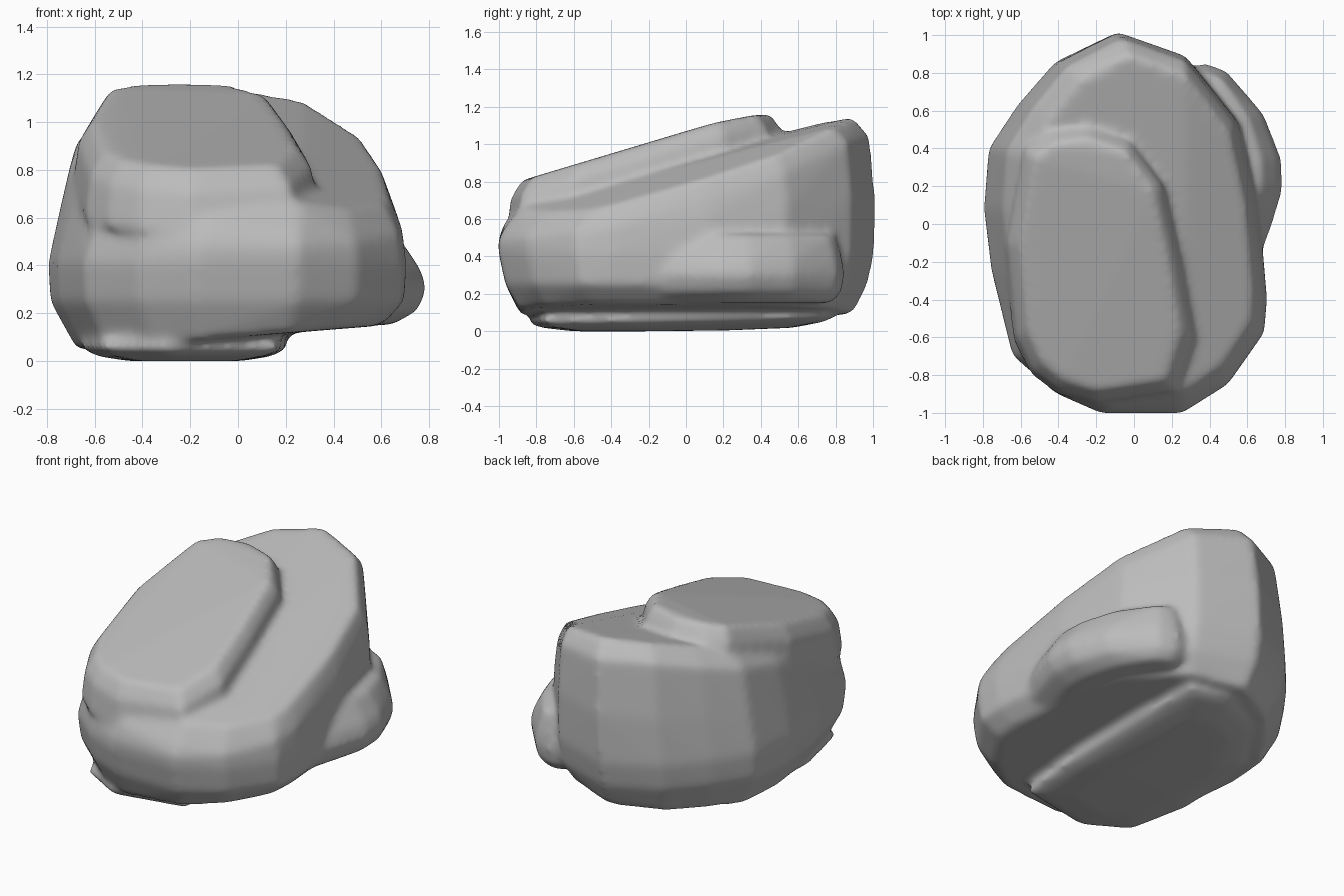
import bpy
import bmesh

cube = bpy.data.objects.get("Cube")
if cube:
    bpy.data.objects.remove(cube, do_unlink=True)

# Stone colour
stone = bpy.data.materials.new("stone_grey")
stone.use_nodes = True
grey = (0.5, 0.5, 0.5, 1)
stone.diffuse_color = grey
stone.node_tree.nodes["Principled BSDF"].inputs["Base Color"].default_value = grey


def ring(outline, scale_x, scale_y, height, center=(0, 0)):
    """Scale an outline about a centre and lift it; height is a number or a rule."""
    points = []
    for px, py in outline:
        x = center[0] + (px - center[0]) * scale_x
        y = center[1] + (py - center[1]) * scale_y
        points.append((x, y, height(x, y) if callable(height) else height))
    return points


def add_hull(bm, points):
    """Add one faceted convex lump of stone to the mesh."""
    lump = bmesh.new()
    for point in points:
        lump.verts.new(point)
    result = bmesh.ops.convex_hull(lump, input=lump.verts)
    loose = [g for g in result["geom_interior"] if isinstance(g, bmesh.types.BMVert)]
    bmesh.ops.delete(lump, geom=loose, context="VERTS")
    bmesh.ops.recalc_face_normals(lump, faces=lump.faces)
    mesh = bpy.data.meshes.new("lump_source")
    lump.to_mesh(mesh)
    lump.free()
    bm.from_mesh(mesh)
    bpy.data.meshes.remove(mesh)


def underside_height(x, y):
    return max(0.05, 0.1 + 0.08 * x)


def shelf_height(x, y):
    return min(1.145, 0.925 + 0.26 * y) - 0.3 * max(0, x - 0.15)


def cap_height(x, y):
    return min(1.16, 1.07 + 0.3 * y) - 0.2 * max(0, -0.45 - x)


bm = bmesh.new()

# Main body: one outline stacked at several heights with a sloping top
body_outline = [
    (-0.1, 1.015), (-0.42, 0.86), (-0.62, 0.63), (-0.77, 0.4), (-0.795, 0.08),
    (-0.755, -0.25), (-0.645, -0.7), (-0.42, -0.9), (-0.18, -1.005),
    (0.25, -1.005), (0.5, -0.85), (0.69, -0.58), (0.705, -0.4), (0.66, 0.12),
    (0.56, 0.54), (0.27, 0.89),
]
lean = (0.3, 0)
body = ring(body_outline, 0.85, 0.88, underside_height)
body += ring(body_outline, 0.99, 0.96, 0.25)
body += ring(body_outline, 1, 0.995, 0.41)
body += ring(body_outline, 0.96, 1, lambda x, y: 0.6 + 0.12 * y, lean)
body += ring(body_outline, 0.91, 0.97, lambda x, y: shelf_height(x, y) - 0.1, lean)
body += ring(body_outline, 0.81, 0.88, shelf_height, lean)
add_hull(bm, body)

# Raised cap: sloping slab that runs flush into the front and right side
cap_outline = [
    (-0.58, 0.4), (-0.45, 0.48), (-0.25, 0.51), (-0.02, 0.43), (0.15, 0.2),
    (0.24, -0.2), (0.31, -0.6), (0.22, -0.88), (-0.2, -0.94), (-0.4, -0.88),
    (-0.53, -0.78), (-0.62, -0.6), (-0.67, -0.1),
]
middle = (-0.2, -0.2)
cap = ring(cap_outline, 0.87, 0.92, cap_height, middle)
cap += ring(cap_outline, 1, 1, lambda x, y: cap_height(x, y) - 0.08, middle)
cap += ring(cap_outline, 1.05, 1.03, lambda x, y: cap_height(x, y) - 0.26, middle)
add_hull(bm, cap)

# Base slab: thin rounded layer with a groove above its free edge
base_outline = [
    (0.17, -0.76), (0.21, -0.3), (0.21, 0.3), (0.19, 0.74), (-0.05, 0.8),
    (-0.38, 0.66), (-0.62, 0.3), (-0.66, -0.3), (-0.57, -0.7), (-0.3, -0.85),
]
center = (-0.22, 0)
base = ring(base_outline, 0.97, 0.98, lambda x, y: 0.1 + 0.02 * y, center)
base += ring(base_outline, 1, 1, lambda x, y: 0.06 + 0.02 * y, center)
base += ring(base_outline, 0.84, 0.92, lambda x, y: 0.02 + 0.04 * max(0, y), center)
base += ring(base_outline, 0.55, 0.72, lambda x, y: 0.04 * max(0, y - 0.1), center)
add_hull(bm, base)

# Side bulge: rounded ledge low on the left side
bulge_outline = [
    (0.66, -0.2), (0.735, 0), (0.79, 0.18), (0.785, 0.34), (0.69, 0.58),
    (0.49, 0.81), (0.38, 0.85), (0.28, 0.83), (0.3, 0),
]
inner = (0.4, 0.35)
bulge = ring(bulge_outline, 0.62, 0.86, 0.15, inner)
bulge += ring(bulge_outline, 0.9, 0.97, 0.21, inner)
bulge += ring(bulge_outline, 1, 1, 0.3, inner)
bulge += ring(bulge_outline, 0.94, 0.98, 0.38, inner)
bulge += ring(bulge_outline, 0.7, 0.9, 0.52, inner)
add_hull(bm, bulge)

mesh = bpy.data.meshes.new("boulder")
bm.to_mesh(mesh)
bm.free()
boulder = bpy.data.objects.new("boulder", mesh)
bpy.context.collection.objects.link(boulder)

# Fuse the lumps into one worn surface
remesh = boulder.modifiers.new("fuse", "REMESH")
remesh.mode = "VOXEL"
remesh.voxel_size = 0.018
soften = boulder.modifiers.new("soften", "SMOOTH")
soften.factor = 0.5
soften.iterations = 20
bpy.context.view_layer.objects.active = boulder
boulder.select_set(True)
for name in ("fuse", "soften"):
    bpy.ops.object.modifier_apply(modifier=name)
bpy.ops.object.shade_smooth()
boulder.data.materials.clear()
boulder.data.materials.append(stone)
